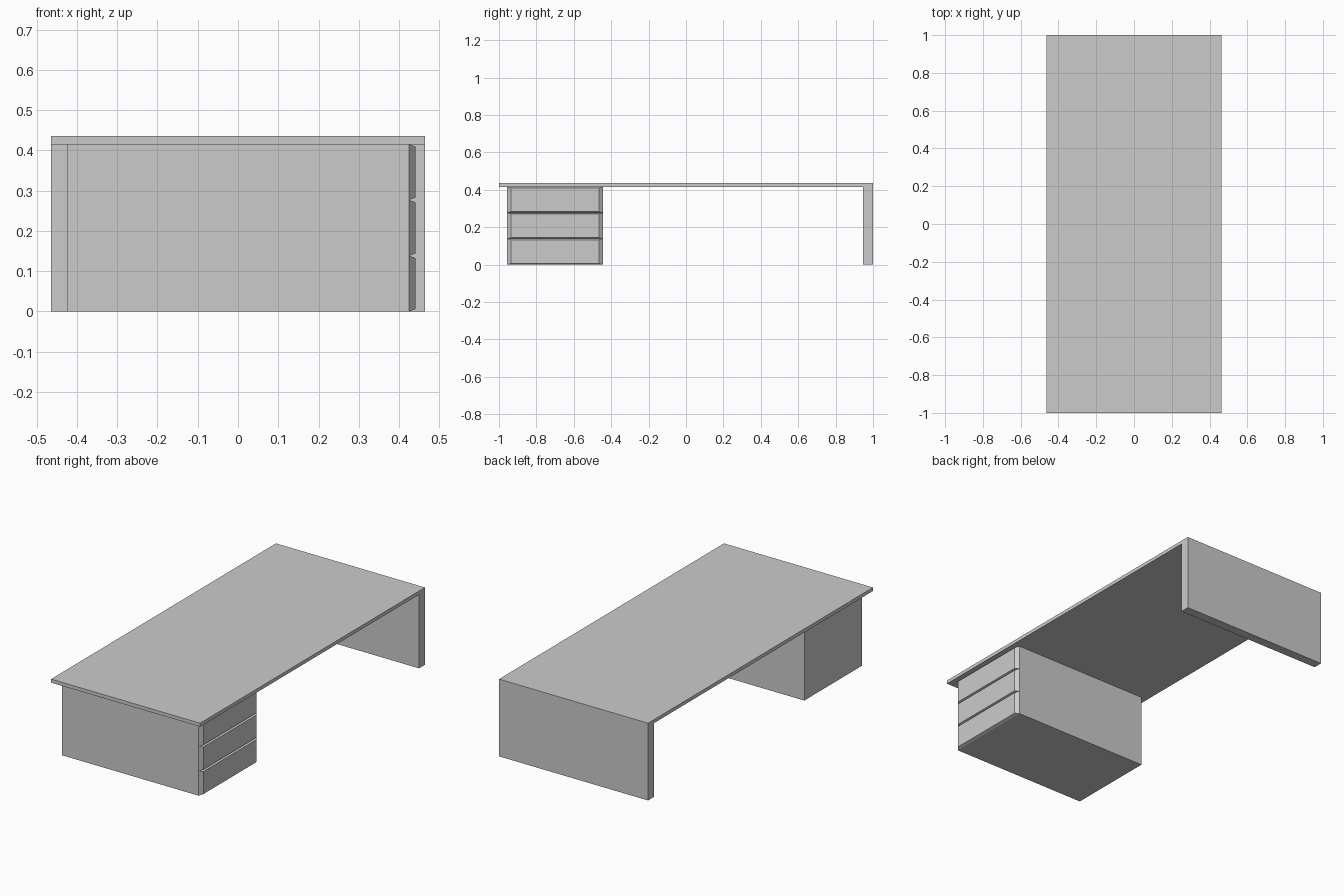
import bpy, bmesh

if "Cube" in bpy.data.objects:
    bpy.data.objects.remove(bpy.data.objects["Cube"])


def box(name, x, y, z, inset=(0, 0)):
    """Box from ranges; its +x face is shrunk by inset (y, z) to give a chamfered front."""
    bm = bmesh.new()
    bmesh.ops.create_cube(bm, size=1)
    for v in bm.verts:
        front = v.co.x > 0
        sy, sz = (1 if v.co.y > 0 else -1), (1 if v.co.z > 0 else -1)
        v.co.x = x[1] if front else x[0]
        v.co.y = (y[1] if sy > 0 else y[0]) - (sy * inset[0] if front else 0)
        v.co.z = (z[1] if sz > 0 else z[0]) - (sz * inset[1] if front else 0)
    mesh = bpy.data.meshes.new(name)
    bm.to_mesh(mesh)
    bm.free()
    obj = bpy.data.objects.new(name, mesh)
    bpy.context.collection.objects.link(obj)
    return obj


HALF_DEPTH = 0.464
UNDERSIDE = 0.415
CABINET_Y = (-0.957, -0.445)

# Desk top and supporting end panel
box("desk_top", (-HALF_DEPTH, HALF_DEPTH), (-1, 1), (UNDERSIDE, 0.435))
box("end_panel", (-HALF_DEPTH, HALF_DEPTH), (0.947, 1), (0, UNDERSIDE))

# Drawer cabinet
box("drawer_cabinet", (-0.425, 0.425), CABINET_Y, (0, UNDERSIDE))

# Three chamfered drawer fronts
h = UNDERSIDE / 3
for i in range(3):
    box(f"drawer_front_{i + 1}", (0.425, 0.441), CABINET_Y, (i * h, (i + 1) * h), (0.021, 0.006))
